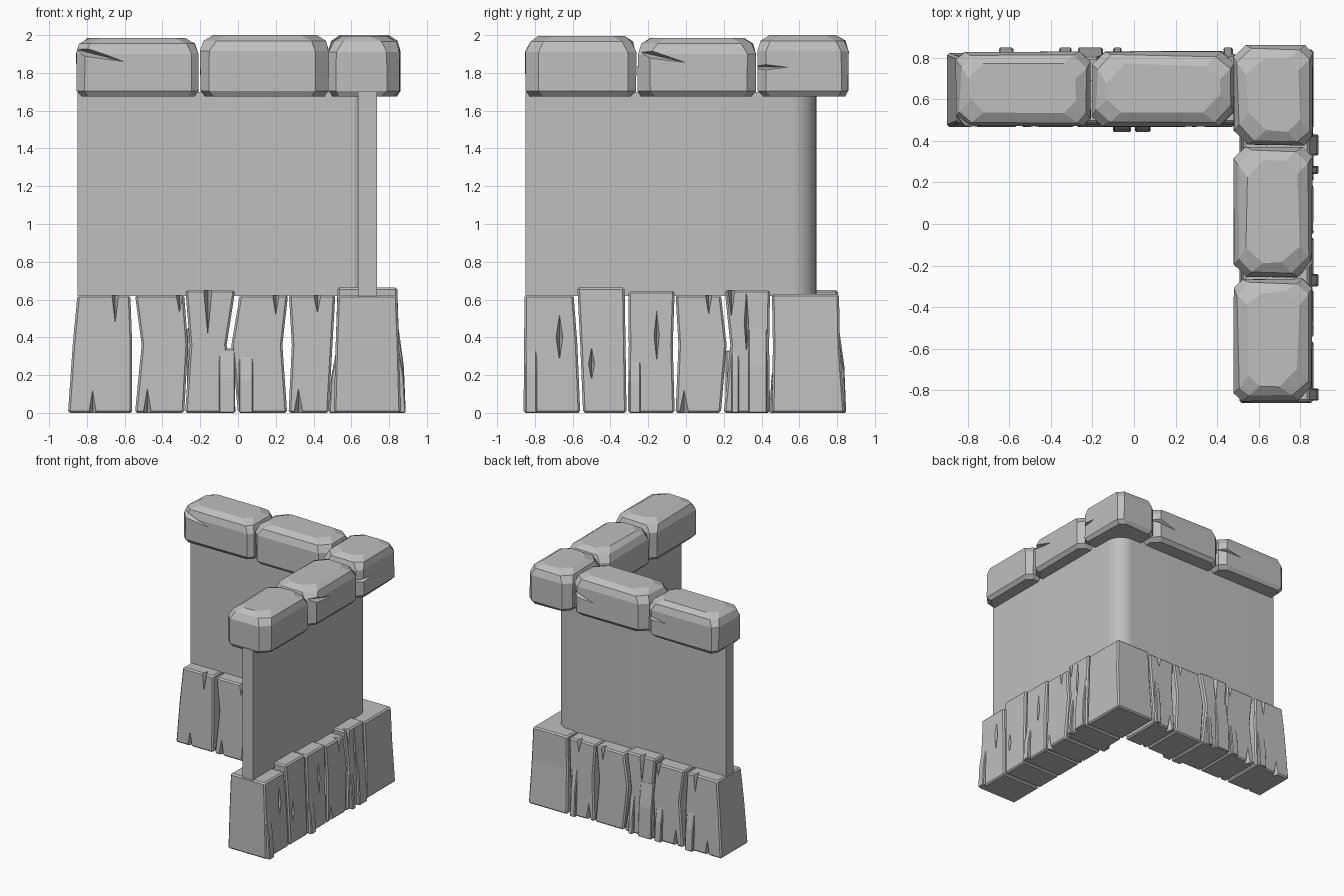
import bpy, bmesh, math, random
from mathutils import Vector

random.seed(4)
if "Cube" in bpy.data.objects:
    bpy.data.objects.remove(bpy.data.objects["Cube"])

grey = bpy.data.materials.new("stone_grey")
grey.use_nodes = True
grey.diffuse_color = (0.52, 0.52, 0.52, 1)
for node in grey.node_tree.nodes:
    if node.type == 'BSDF_PRINCIPLED':
        node.inputs["Base Color"].default_value = grey.diffuse_color


# Arms of the L: u runs along the arm, d points outward
def back(u, d, z):
    return Vector((u, 0.645 + d, z))


def side(u, d, z):
    return Vector((0.685 + d, u, z))


def finish(name, bm):
    bmesh.ops.recalc_face_normals(bm, faces=bm.faces)
    mesh = bpy.data.meshes.new(name)
    bm.to_mesh(mesh)
    bm.free()
    mesh.materials.append(grey)
    obj = bpy.data.objects.new(name, mesh)
    bpy.context.collection.objects.link(obj)
    return obj


def activate(obj):
    bpy.ops.object.select_all(action='DESELECT')
    obj.select_set(True)
    bpy.context.view_layer.objects.active = obj


def loft(name, rings):
    bm = bmesh.new()
    rows = [[bm.verts.new(p) for p in ring] for ring in rings]
    n = len(rows[0])
    for a, b in zip(rows, rows[1:]):
        for i in range(n):
            j = (i + 1) % n
            bm.faces.new((a[i], a[j], b[j], b[i]))
    bm.faces.new(rows[0])
    bm.faces.new(rows[-1])
    return finish(name, bm)


def bevel(obj, width):
    mod = obj.modifiers.new("chamfer", 'BEVEL')
    mod.width, mod.segments = width, 1
    mod.limit_method, mod.angle_limit = 'ANGLE', math.radians(40)
    activate(obj)
    bpy.ops.object.modifier_apply(modifier=mod.name)


def carve(obj, arm, cracks, depth):
    """Cut tapered diamond cracks: u, d, z, half length, half width, angle."""
    bm = bmesh.new()
    for u, d, z, a, b, angle in cracks:
        c, s = math.cos(angle), math.sin(angle)
        tips = [(a * c, 0, a * s), (-a * c, 0, -a * s), (-b * s, 0, b * c),
                (b * s, 0, -b * c), (0, depth, 0), (0, -depth, 0)]
        verts = [bm.verts.new(arm(u + p, d + q, z + r)) for p, q, r in tips]
        bmesh.ops.convex_hull(bm, input=verts)
    cutter = finish("crack_cutter", bm)
    cutter.hide_render = True
    mod = obj.modifiers.new("cracks", 'BOOLEAN')
    mod.operation, mod.solver, mod.object = 'DIFFERENCE', 'EXACT', cutter
    activate(obj)
    bpy.ops.object.modifier_apply(modifier=mod.name)
    bpy.data.objects.remove(cutter)


# Wall: L-shaped strip with a rounded corner
def arc(radius):
    cx, cy = 0.595, 0.55
    return [(cx + radius * math.cos(t), cy + radius * math.sin(t))
            for t in (math.pi / 2 * i / 10 for i in range(11))]


outline = ([(0.735, -0.85)] + arc(0.14) + [(-0.85, 0.69), (-0.85, 0.59)]
           + arc(0.04)[::-1] + [(0.635, -0.85)])
wall = loft("wall", [[Vector((x, y, z)) for x, y in outline] for z in (0.62, 1.7)])
activate(wall)
bpy.ops.object.shade_smooth_by_angle(angle=math.radians(35))


# Planks: left edge and right edge at foot, middle and top, then height and cracks
# Each crack is u, z, half height, half width
def plank(name, arm, left, right, height, cracks=()):
    rings = []
    for l, r, z, d in zip(left, right, (0, 0.36, height), (0.178, 0.168, 0.158)):
        rings.append([arm(l, -d, z), arm(r, -d, z), arm(r, d, z), arm(l, d, z)])
    obj = loft(name, rings)
    bevel(obj, 0.011)
    if cracks:
        cuts = [(u, s * (0.178 - 0.02 * z / height), z, a, b, math.pi / 2)
                for u, z, a, b in cracks for s in (-1, 1)]
        carve(obj, arm, cuts, 0.05)


back_planks = [
    ((-.9, -.875, -.85), (-.56, -.56, -.57), .625,
     [(-.65, .625, .16, .018), (-.77, 0, .13, .02)]),
    ((-.545, -.51, -.545), (-.285, -.265, -.285), .625,
     [(-.31, .625, .1, .018), (-.48, 0, .14, .022)]),
    ((-.28, -.255, -.278), (-.01, -.06, -.015), .65, [(-.16, .65, .27, .022)]),
    ((0, -.035, .01), (.26, .235, .265), .625, [(.2, .625, .11, .018)]),
    ((.268, .285, .27), (.48, .5, .515), .625,
     [(.32, 0, .14, .024), (.42, .625, .1, .02)]),
]
side_planks = [
    ((-.86, -.857, -.855), (-.56, -.575, -.595), .625, [(-.67, .4, .13, .018)]),
    ((-.545, -.56, -.575), (-.315, -.32, -.325), .665, [(-.5, .26, .09, .016)]),
    ((-.308, -.303, -.305), (-.06, -.07, -.06), .645, [(-.155, .41, .14, .014)]),
    ((-.055, -.04, -.055), (.185, .215, .185), .625,
     [(-.01, 0, .13, .025), (.12, .625, .11, .018)]),
    ((.2, .235, .205), (.445, .44, .445), .65,
     [(.32, .48, .18, .012), (.24, .65, .15, .018)]),
    ((.455, .46, .455), (.84, .815, .81), .63),
]
for label, arm, planks in (("back", back, back_planks), ("side", side, side_planks)):
    for i, spec in enumerate(planks):
        plank(f"{label}_plank_{i + 1}", arm, *spec)

# Splinters: wedges flaring from the foot of some planks (arm, u range, side, height)
splinters = [
    (back, -.65, -.58, 1, .33), (back, -.36, -.3, 1, .3), (back, -.27, -.15, 1, .45),
    (back, -.1, -.06, 1, .33), (back, .43, .475, 1, .4),
    (back, -.1, -.015, -1, .34), (back, .005, .08, -1, .32),
    (side, -.85, -.79, 1, .35), (side, -.3, -.24, 1, .3), (side, .24, .28, 1, .34),
    (side, .33, .43, 1, .45), (side, .21, .28, -1, .33),
]
for i, (arm, u0, u1, s, h) in enumerate(splinters):
    rings = [[arm(u0, s * .1, z), arm(u1, s * .1, z), arm(u1, s * d, z), arm(u0, s * d, z)]
             for z, d in ((0, .203), (h * .55, .193), (h, .165))]
    bevel(loft(f"splinter_{i + 1}", rings), 0.006)


# Capping stones: chipped octagonal blocks
def stone(name, arm, u0, u1, d0, d1, top, cracks=()):
    chips = [random.uniform(.035, .07) for _ in range(4)]
    rings = []
    for z, inset, grow in ((1.676, .022, 0), (1.705, 0, 0), (top - .085, 0, 0),
                           (top - .03, .02, .01), (top, .065, .02)):
        a, b, c, d = u0 + inset, u1 - inset, d0 + inset, d1 - inset
        p, q, r, s = (k + grow for k in chips)
        ring = [(a + p, c), (b - q, c), (b, c + q), (b, d - r),
                (b - r, d), (a + s, d), (a, d - s), (a, c + p)]
        wobble = .007 if inset else .003
        ring = [(u + random.uniform(-wobble, wobble), v + random.uniform(-wobble, wobble))
                for u, v in ring]
        rings.append([arm(u, v, z) for u, v in ring])
    obj = loft(name, rings)
    if cracks:
        carve(obj, arm, cracks, 0.06)


stone("back_cap_outer", back, -.855, -.21, -.175, .185, 1.985,
      [(-.86, -.175, 1.925, .27, .03, -.25), (-.21, .185, 1.84, .2, .018, .1)])
stone("back_cap_inner", back, -.2, .48, -.175, .185, 2.0,
      [(.48, .185, 1.86, .22, .025, .2)])
stone("corner_cap", side, .38, .86, -.205, .175, 2.0,
      [(.38, .175, 1.83, .16, .02, 0)])
stone("side_cap_inner", side, -.255, .37, -.205, .17, 1.985,
      [(-.26, .17, 1.915, .27, .028, -.23)])
stone("side_cap_outer", side, -.85, -.265, -.205, .17, 1.995)
